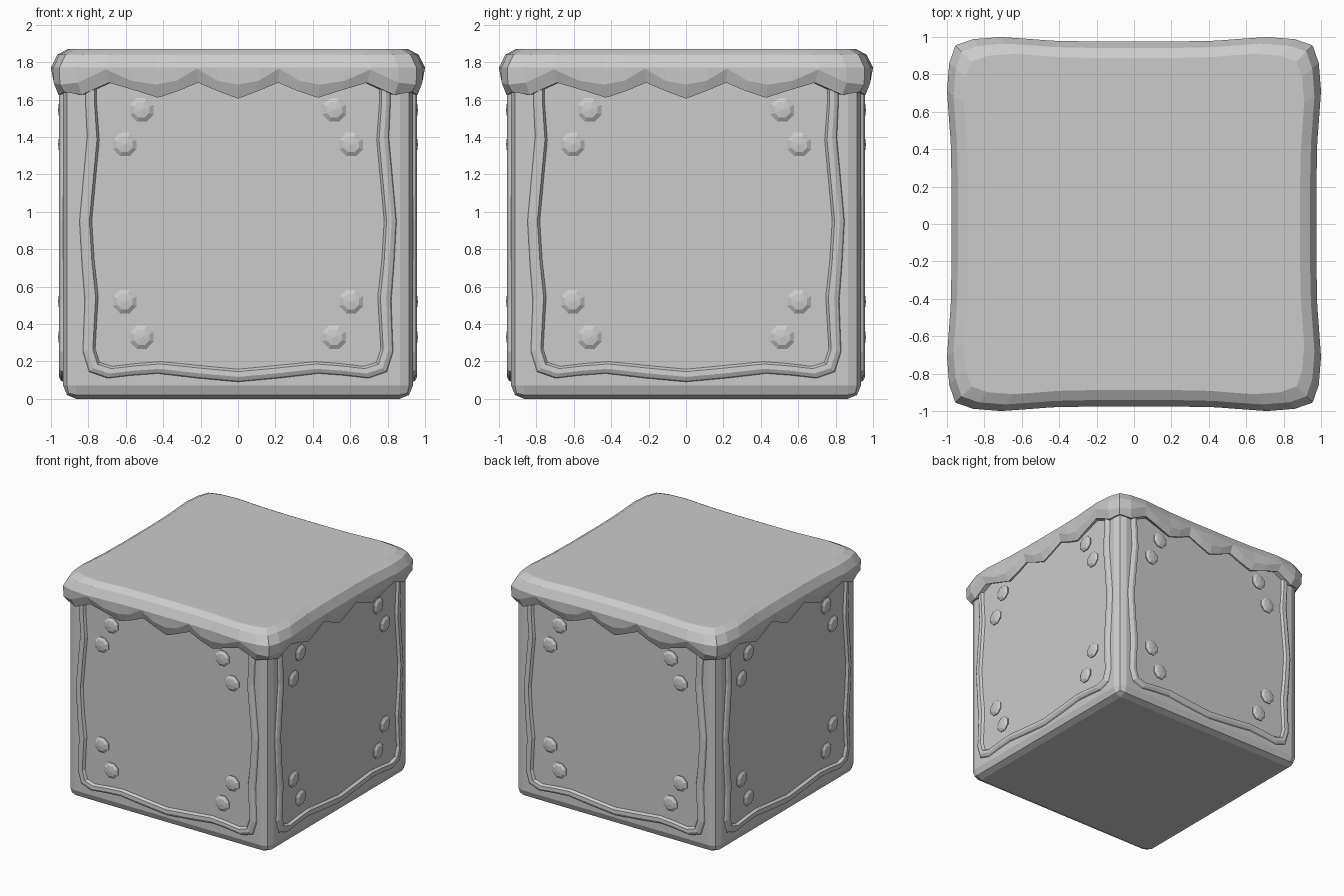
import bpy, bmesh
from math import pi, cos, sin
from mathutils import Matrix

if "Cube" in bpy.data.objects:
    bpy.data.objects.remove(bpy.data.objects["Cube"])

HALF = 0.935  # distance from centre to the flat of each side


def finish(bm, name):
    bmesh.ops.recalc_face_normals(bm, faces=bm.faces[:])
    me = bpy.data.meshes.new(name)
    bm.to_mesh(me)
    bm.free()
    ob = bpy.data.objects.new(name, me)
    bpy.context.collection.objects.link(ob)
    return ob


def loft(bm, rings, closed):
    n = len(rings[0])
    for a, b in zip(rings, rings[1:]):
        for i in range(n if closed else n - 1):
            j = (i + 1) % n
            bm.faces.new((a[i], a[j], b[j], b[i]))


def four_sides(build, name):
    # the same detail on every side, turned about the vertical axis
    for k, side in enumerate(("front", "right", "back", "left")):
        bm = bmesh.new()
        build(bm)
        bm.transform(Matrix.Rotation(k * pi / 2, 4, 'Z'))
        finish(bm, f"{side}_{name}")


# Body block with rounded edges
bm = bmesh.new()
bmesh.ops.create_cube(bm, size=1)
bm.transform(Matrix.Translation((0, 0, 0.91)) @ Matrix.Diagonal((2 * HALF, 2 * HALF, 1.82, 1)))
bmesh.ops.bevel(bm, geom=bm.edges[:], offset=0.07, segments=2, profile=0.5, affect='EDGES')
finish(bm, "body")

# Lid: half a side as (along, outward, scallop top z, scallop bottom z)
half = [(0, .975, 1.68, 1.605), (.11, .975, 1.70, 1.645), (.22, .975, 1.765, 1.69),
        (.33, .978, 1.70, 1.645), (.44, .98, 1.68, 1.61), (.57, .99, 1.70, 1.65),
        (.71, 1.0, 1.76, 1.69), (.86, .988, 1.69, 1.625), (.955, .955, 1.68, 1.64)]
side = [(-u, d, a, b) for u, d, a, b in half[:0:-1]] + half[:-1]
outline = []
for k in range(4):
    c, s = round(cos(k * pi / 2)), round(sin(k * pi / 2))
    outline += [(u * c + d * s, u * s - d * c, a, b) for u, d, a, b in side]

bm = bmesh.new()


def lid_ring(scale, z):
    return [bm.verts.new((p[0] * scale, p[1] * scale, z(p))) for p in outline]


rings = [lid_ring(.91, lambda p: 1.87),
         lid_ring(.965, lambda p: 1.84),
         lid_ring(1.0, lambda p: 1.77),
         lid_ring(.997, lambda p: p[2]),
         lid_ring(.972, lambda p: p[3]),
         lid_ring(.92, lambda p: p[3] + .01)]
loft(bm, rings, True)
bm.faces.new(rings[0])
finish(bm, "scalloped_lid")

# Wavy moulding: half path as (outer x, outer z, inner x, inner z)
path = [(.82, 1.72, .75, 1.72), (.82, 1.58, .75, 1.58), (.812, 1.40, .735, 1.38),
        (.833, 1.17, .755, 1.17), (.853, .95, .775, .95), (.84, .72, .762, .74),
        (.825, .52, .74, .55), (.835, .25, .757, .27), (.80, .14, .735, .20),
        (.70, .105, .67, .18), (.57, .12, .54, .195), (.43, .13, .41, .205),
        (.22, .105, .21, .185), (0, .085, 0, .165)]
path = [(-a, b, -c, d) for a, b, c, d in path] + path[-2::-1]
section = [(0, -.01), (.15, .012), (.4, .022), (.75, .02), (1, -.01)]


def moulding(bm):
    rows = [[bm.verts.new((a + (c - a) * f, -HALF - h, b + (d - b) * f)) for f, h in section]
            for a, b, c, d in path]
    loft(bm, rows, False)


four_sides(moulding, "moulding")


# Eight faceted rivets on each side
def rivets(bm):
    for x, z in ((.515, 1.545), (.605, 1.36), (.605, .52), (.515, .33)):
        for sx in (-1, 1):
            rows = [[bm.verts.new((sx * x + r * cos((i + .5) * pi / 4), -HALF - h,
                                   z + r * sin((i + .5) * pi / 4))) for i in range(8)]
                    for r, h in ((.065, -.01), (.068, .008), (.045, .022))]
            loft(bm, rows, True)
            tip = bm.verts.new((sx * x, -HALF - .027, z))
            for i in range(8):
                bm.faces.new((rows[-1][i], rows[-1][(i + 1) % 8], tip))


four_sides(rivets, "rivets")
